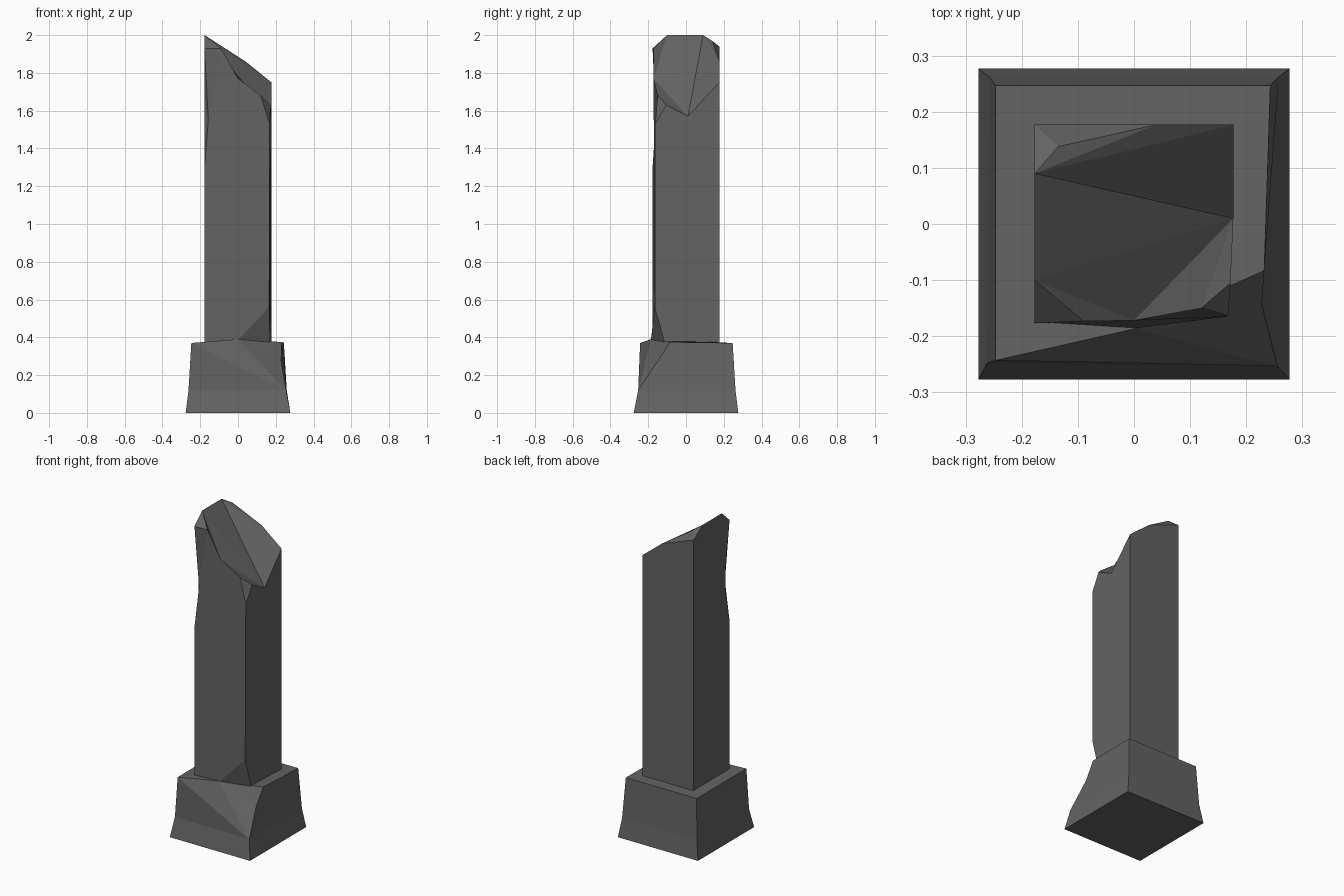
import bpy, bmesh

if "Cube" in bpy.data.objects:
    bpy.data.objects.remove(bpy.data.objects["Cube"])

stone = bpy.data.materials.new("dark grey stone")
stone.diffuse_color = (0.125, 0.125, 0.125, 1)
stone.use_nodes = True
stone.node_tree.nodes["Principled BSDF"].inputs["Base Color"].default_value = stone.diffuse_color


def build(name, pts, faces):
    """Flat-shaded mesh from lettered corners; each face is a string of letters."""
    bm = bmesh.new()
    v = {k: bm.verts.new(p) for k, p in pts.items()}
    for f in faces.split():
        bm.faces.new([v[k] for k in f])
    bmesh.ops.recalc_face_normals(bm, faces=bm.faces)
    me = bpy.data.meshes.new(name)
    bm.to_mesh(me)
    bm.free()
    me.materials.append(stone)
    ob = bpy.data.objects.new(name, me)
    bpy.context.collection.objects.link(ob)
    return ob


# flared plinth with its front right top corner broken away
r = 0.277
build("plinth", dict(
    k=(-r, -r, 0), l=(r, -r, 0), m=(r, r, 0), n=(-r, r, 0),
    a=(-.262, -.248, .12), b=(.255, -.253, .12), c=(.258, .262, .12), d=(-.258, .262, .12),
    e=(-.247, -.243, .37), f=(0, -.187, .39), g=(.228, -.145, .28),
    h=(.232, -.083, .375), i=(.243, .247, .37), j=(-.247, .247, .37)),
    "nmlk klba lmcb mndc nkad abe ebf fbg fgh bcihg cdji daej efhij")

# square shaft with a slanted broken top and chipped front edges
s = 0.177
build("broken_shaft", dict(
    N=(-s, -s, .36), Q=(0, -.186, .385), S=(.17, -.11, .36), O=(s, s, .36), P=(-s, s, .36),
    R=(.165, -.165, .56),
    V=(-s, -s, 1.3), U=(-s, -.14, 1.45), T=(-s, -.135, 1.66), W=(-.157, -.16, 1.55),
    A=(-s, -s, 1.93), B=(-s, -.10, 2), C=(-s, .09, 2), D=(-s, s, 1.94),
    M=(-.135, .138, 1.97), E=(.04, s, 1.86), F=(s, s, 1.75), G=(s, .01, 1.57),
    H=(.172, -.105, 1.63), I=(.168, -.163, 1.53), J=(.12, -.15, 1.68),
    K=(0, -.172, 1.77), L=(-.09, -.173, 1.93)),
    "NVUTABCDP PDEFO OFGHIRS QRS NQSOP "         # sides and bottom
    "VNQRIJKLW ALW AWT TWU UWV "                 # front with chipped edge
    "ALB CDM DEM CME CEF CFG BCG BGK BKL GJK GHJ HIJ")  # broken top
